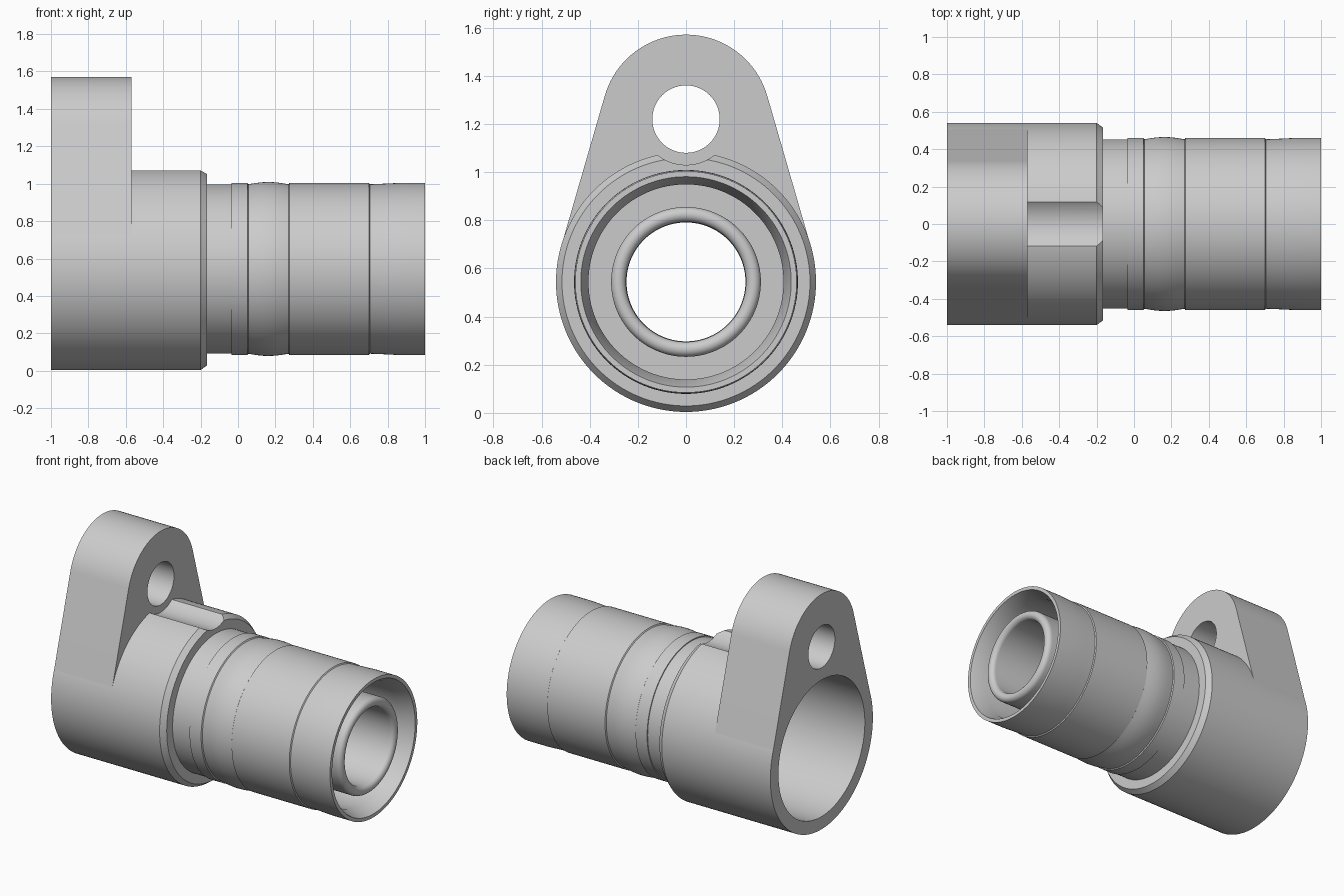
import bpy, bmesh, math
from mathutils import Matrix, Vector

if "Cube" in bpy.data.objects:
    bpy.data.objects.remove(bpy.data.objects["Cube"], do_unlink=True)

AXIS_Z, COLLAR_R = 0.544, 0.54      # main axis height, collar radius
LUG_Z, LUG_R = 1.22, 0.351          # lug eye height, lug end radius
BACK, LUG_FRONT = -1.0, -0.57

metal = bpy.data.materials.new("light grey metal")
metal.use_nodes = True
GREY = (0.6, 0.6, 0.6, 1)
metal.diffuse_color = GREY
metal.node_tree.nodes["Principled BSDF"].inputs["Base Color"].default_value = GREY


def make_object(name, bm):
    bmesh.ops.recalc_face_normals(bm, faces=bm.faces)
    mesh = bpy.data.meshes.new(name)
    bm.to_mesh(mesh)
    bm.free()
    mesh.materials.append(metal)
    obj = bpy.data.objects.new(name, mesh)
    bpy.context.collection.objects.link(obj)
    return obj


def select(obj):
    bpy.ops.object.select_all(action="DESELECT")
    obj.select_set(True)
    bpy.context.view_layer.objects.active = obj


def lathe(name, profile, steps=128):
    """Revolve a closed (x, radius) profile about the main axis."""
    bm = bmesh.new()
    verts = [bm.verts.new((x, 0, AXIS_Z + r)) for x, r in profile]
    edges = [bm.edges.new((a, b)) for a, b in zip(verts, verts[1:] + verts[:1])]
    bmesh.ops.spin(bm, geom=verts + edges, cent=(0, 0, AXIS_Z), axis=(1, 0, 0),
                   angle=math.tau, steps=steps, use_merge=True)
    bmesh.ops.remove_doubles(bm, verts=bm.verts, dist=1e-5)
    return make_object(name, bm)


def drill(target, radius, x0, x1):
    """Cut a hole along x through the lug eye centre."""
    bm = bmesh.new()
    turn = Matrix.Translation(((x0 + x1) / 2, 0, LUG_Z)) @ Matrix.Rotation(math.pi / 2, 4, "Y")
    bmesh.ops.create_cone(bm, cap_ends=True, segments=64, radius1=radius,
                          radius2=radius, depth=x1 - x0, matrix=turn)
    cutter = make_object("hole_cutter", bm)
    cutter.hide_render = True
    mod = target.modifiers.new("hole", "BOOLEAN")
    mod.operation, mod.solver, mod.object = "DIFFERENCE", "EXACT", cutter
    select(target)
    bpy.ops.object.modifier_apply(modifier=mod.name)
    bpy.data.objects.remove(cutter, do_unlink=True)


def arc(centre, radius, start, end, steps):
    return [(centre[0] + radius * math.cos(start + (end - start) * i / steps),
             centre[1] + radius * math.sin(start + (end - start) * i / steps))
            for i in range(steps + 1)]


# Sleeve: collar, neck, bulged band and open nose, then the inner tube and bore
collar = [(BACK, COLLAR_R), (-0.2, COLLAR_R), (-0.165, 0.515), (-0.165, 0.453)]
neck = [(-0.035, 0.453), (-0.035, 0.46), (0.05, 0.46), (0.055, 0.453)]
bulge = [(0.055 + 0.215 * i / 10, 0.453 + 0.012 * math.sin(math.pi * i / 10))
         for i in range(1, 11)]
nose = [(0.275, 0.46), (0.7, 0.46), (0.705, 0.453), (0.78, 0.456), (0.86, 0.46),
        (1.0, 0.46), (1.0, 0.437), (0.9, 0.405), (0.55, 0.405)]
lip = arc((0.945, 0.28), 0.031, math.pi / 2, -math.pi / 2, 12)
bore = [(0.55, 0.31), (0.93, 0.311)] + lip + [(-0.25, 0.247), (-0.25, 0.455), (BACK, 0.455)]
sleeve = lathe("sleeve", collar + neck + bulge + nose + bore)
drill(sleeve, 0.14, BACK - 0.1, LUG_FRONT)
drill(sleeve, 0.19, LUG_FRONT, -0.1)      # bolt clearance groove

# Mounting lug: rounded end with flanks tangent to the collar
tilt = math.asin((COLLAR_R - LUG_R) / (LUG_Z - AXIS_Z))
outline = arc((0, LUG_Z), LUG_R, tilt, math.pi - tilt, 40)
outline += arc((0, AXIS_Z), COLLAR_R - 0.001, math.pi - tilt, tilt, 48)
bm = bmesh.new()
face = bm.faces.new([bm.verts.new((BACK, y, z)) for y, z in outline])
grown = bmesh.ops.extrude_face_region(bm, geom=[face])
moved = [g for g in grown["geom"] if isinstance(g, bmesh.types.BMVert)]
bmesh.ops.translate(bm, verts=moved, vec=Vector((LUG_FRONT - BACK, 0, 0)))
lug = make_object("mounting_lug", bm)
drill(lug, 0.14, BACK - 0.1, LUG_FRONT + 0.1)

for part in (sleeve, lug):
    select(part)
    bpy.ops.object.shade_smooth_by_angle(angle=math.radians(25))
